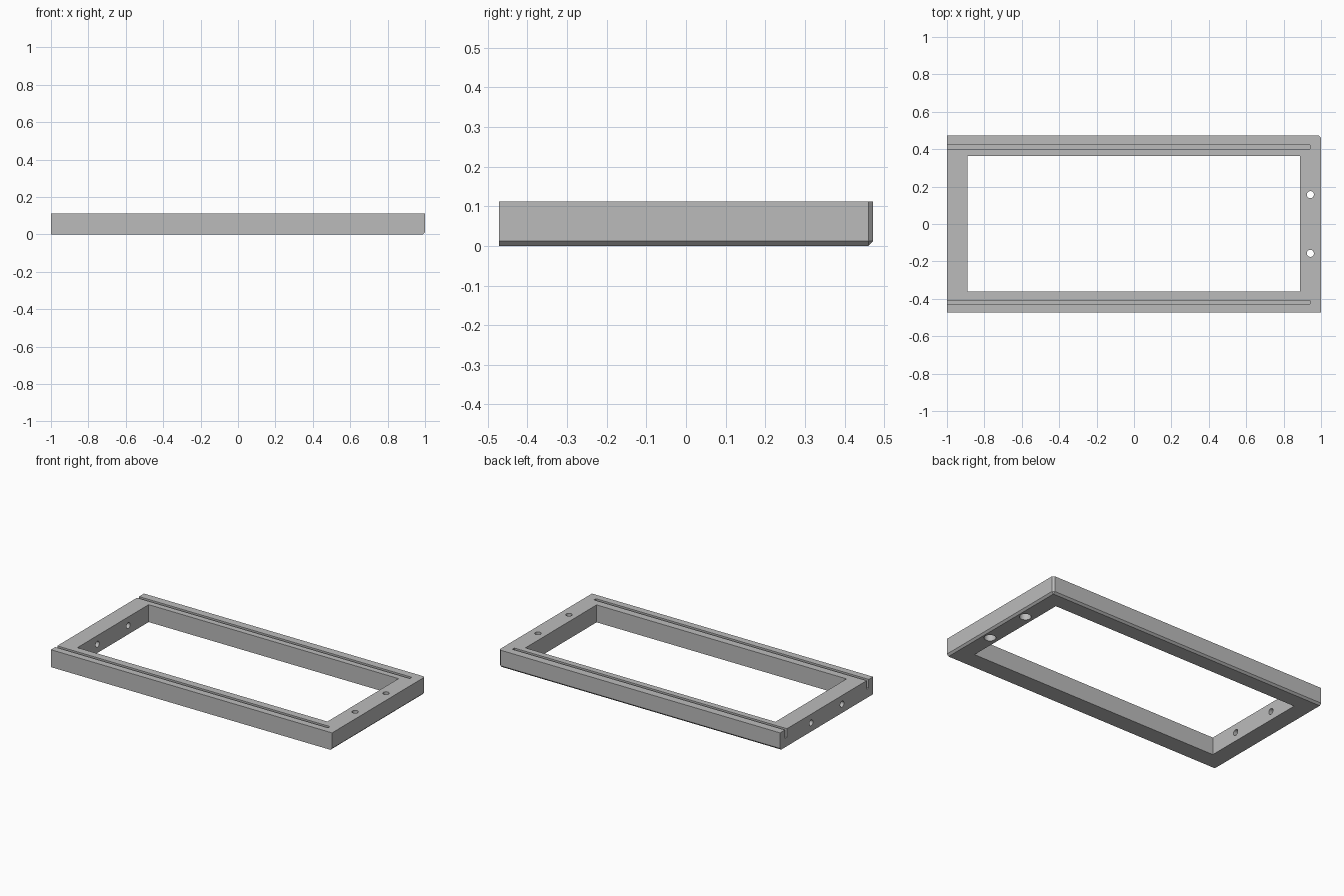
import bpy, bmesh, math
from mathutils import Matrix, Vector

if "Cube" in bpy.data.objects:
    bpy.data.objects.remove(bpy.data.objects["Cube"])

L, W, H = 1.0, 0.4725, 0.112     # half length, half width, height
C = 0.012                        # chamfer size

grey = bpy.data.materials.new("light_grey")
grey.diffuse_color = (0.5, 0.5, 0.5, 1)
grey.use_nodes = True
grey.node_tree.nodes["Principled BSDF"].inputs["Base Color"].default_value = grey.diffuse_color


def finish(name, bm):
    mesh = bpy.data.meshes.new(name)
    bm.to_mesh(mesh)
    bm.free()
    mesh.materials.append(grey)
    obj = bpy.data.objects.new(name, mesh)
    bpy.context.collection.objects.link(obj)
    return obj


def add_box(name, x0, x1, y0, y1, z0, z1):
    bm = bmesh.new()
    bmesh.ops.create_cube(bm, size=1)
    for v in bm.verts:
        v.co = Vector((x1 if v.co.x > 0 else x0,
                       y1 if v.co.y > 0 else y0,
                       z1 if v.co.z > 0 else z0))
    return finish(name, bm)


def add_cylinder(name, center, radius, depth, axis="Z"):
    bm = bmesh.new()
    turn = Matrix.Rotation(math.pi / 2, 4, "Y") if axis == "X" else Matrix()
    bmesh.ops.create_cone(bm, cap_ends=True, segments=32, radius1=radius, radius2=radius,
                          depth=depth, matrix=Matrix.Translation(center) @ turn)
    return finish(name, bm)


# Outer slab, chamfered on the three edges meeting at the back right bottom corner
frame = add_box("frame", -L, L, -W, W, 0, H)
bm = bmesh.new()
bm.from_mesh(frame.data)
rules = (lambda c: c.x > L - 1e-4, lambda c: c.y > W - 1e-4, lambda c: c.z < 1e-4)
edges = [e for e in bm.edges
         if sum(all(r(v.co) for v in e.verts) for r in rules) == 2]
bmesh.ops.bevel(bm, geom=edges, offset=C, segments=1, affect="EDGES")
bm.to_mesh(frame.data)
bm.free()

# Central opening
cutters = [add_box("opening_cutter", -0.89, 0.888, -0.36, 0.363, -0.1, H + 0.1)]

for side in (-1, 1):
    # Panel groove, open at the left end
    y = 0.412 if side > 0 else -0.418
    cutters.append(add_box("groove_cutter", -L - 0.1, 0.94, y - 0.01, y + 0.01, H - 0.055, H + 0.1))
    # Vertical screw hole with a wide counterbore underneath
    y = 0.157 * side
    cutters.append(add_cylinder("screw_hole_cutter", (0.943, y, H / 2), 0.019, 0.4))
    cutters.append(add_cylinder("counterbore_cutter", (0.943, y, 0), 0.034, 0.1))
    # Horizontal hole through the left rail
    cutters.append(add_cylinder("end_hole_cutter", (-0.945, y, H / 2), 0.019, 0.3, "X"))

for cutter in cutters:
    mod = frame.modifiers.new(cutter.name, "BOOLEAN")
    mod.object = cutter
    mod.operation = "DIFFERENCE"
    mod.solver = "EXACT"
    cutter.hide_render = True
    cutter.hide_set(True)

# Smooth hole walls, sharp edges elsewhere
bpy.context.view_layer.objects.active = frame
frame.select_set(True)
for mod in list(frame.modifiers):
    bpy.ops.object.modifier_apply(modifier=mod.name)
bpy.ops.object.shade_smooth_by_angle(angle=math.radians(30))
